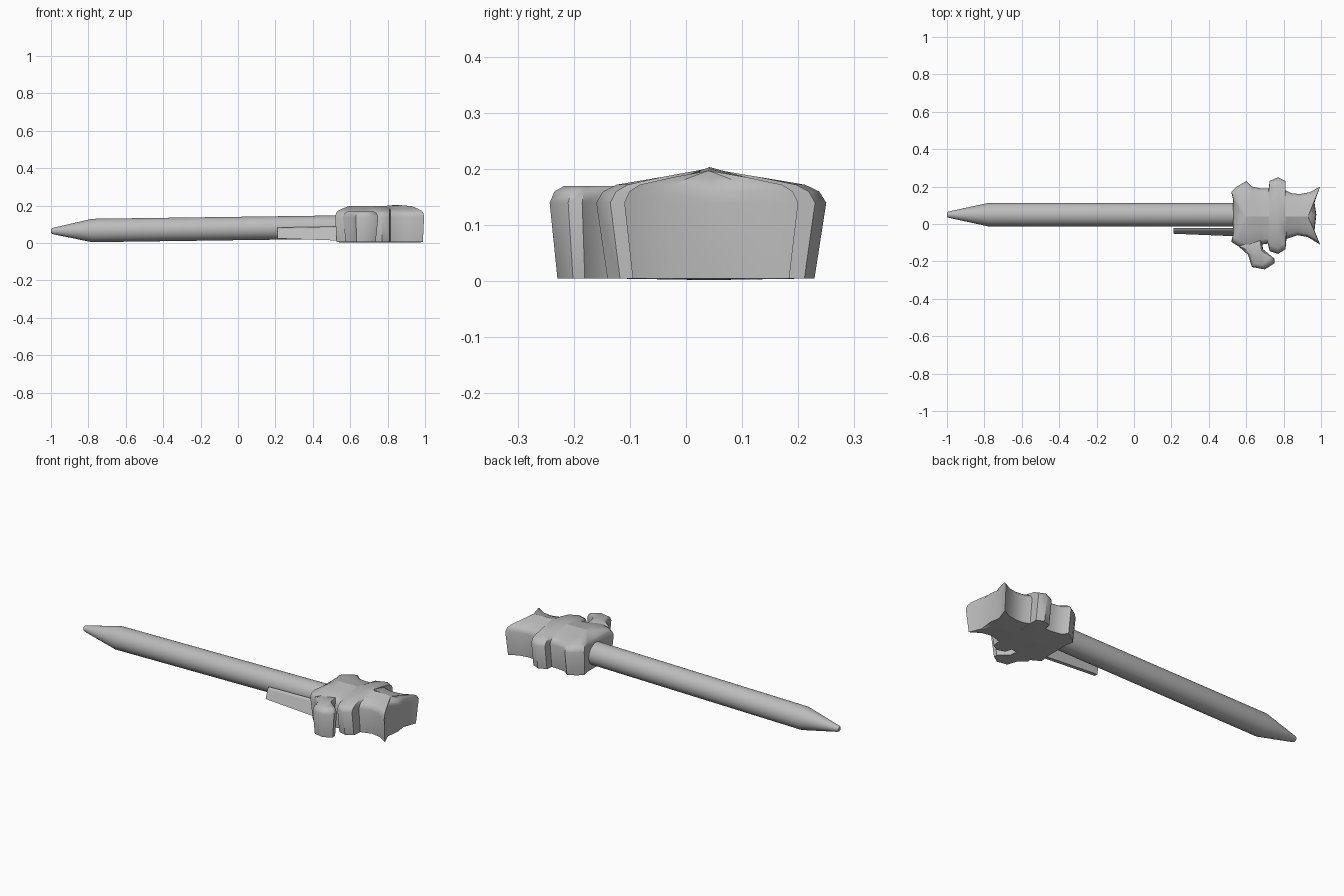
import bpy, bmesh, math
from mathutils import Vector

cube = bpy.data.objects.get("Cube")
if cube:
    bpy.data.objects.remove(cube)

grey = bpy.data.materials.new("plain grey")
grey.use_nodes = True
GREY = (0.5, 0.5, 0.5, 1)
grey.diffuse_color = GREY
grey.node_tree.nodes["Principled BSDF"].inputs["Base Color"].default_value = GREY


def loft(name, rings, caps=True, angle=45):
    """Skin a stack of equal-length rings and add the result to the scene."""
    bm = bmesh.new()
    loops = [[bm.verts.new(p) for p in ring] for ring in rings]
    n = len(loops[0])
    for a, b in zip(loops, loops[1:]):
        for i in range(n):
            j = (i + 1) % n
            bm.faces.new((a[i], a[j], b[j], b[i]))
    if caps:
        bm.faces.new(loops[0])
        bm.faces.new(loops[-1])
    bmesh.ops.remove_doubles(bm, verts=bm.verts, dist=0.0005)
    bmesh.ops.recalc_face_normals(bm, faces=bm.faces)
    mesh = bpy.data.meshes.new(name)
    bm.to_mesh(mesh)
    bm.free()
    obj = bpy.data.objects.new(name, mesh)
    bpy.context.collection.objects.link(obj)
    mesh.materials.append(grey)
    bpy.ops.object.select_all(action='DESELECT')
    obj.select_set(True)
    bpy.context.view_layer.objects.active = obj
    bpy.ops.object.shade_smooth_by_angle(angle=math.radians(angle))
    return obj


# Pen barrel with a tapered, rounded tip, leaning up slightly towards the topper
def barrel_ring(x, r, sides=32):
    z = 0.078 + 0.0137 * x
    return [(x, 0.05 + r * math.cos(a), z + r * math.sin(a))
            for a in (2 * math.pi * i / sides for i in range(sides))]

profile = [(-1, 0.009), (-0.995, 0.015), (-0.985, 0.018), (-0.78, 0.0625), (0.6, 0.0625)]
loft("pen_barrel", [barrel_ring(x, r) for x, r in profile], angle=20)

# Clip beside the barrel, deepening towards the topper
def clip_ring(x, low, high, out):
    return [(x, -0.022, high), (x, -0.034, high - 0.008), (x, out, low), (x, out + 0.02, low)]

loft("pen_clip", [clip_ring(0.21, 0.025, 0.083, -0.052),
                  clip_ring(0.58, 0.012, 0.09, -0.067)], angle=20)

# Animal topper: outline of ears, paws and hips drawn in towards a central ridge
outline = [(.53, .13), (.52, .17), (.55, .2), (.6, .23), (.63, .2), (.68, .19), (.72, .19),
           (.725, .23), (.77, .25), (.81, .23), (.81, .18), (.84, .165), (.885, .16),
           (.94, .17), (.995, .2), (.965, .115), (.975, .05), (.965, -.035), (.995, -.11),
           (.93, -.07), (.875, -.06), (.815, -.08), (.81, -.135), (.77, -.16),
           (.725, -.145), (.715, -.105), (.68, -.11), (.61, -.14), (.56, -.12),
           (.52, -.095), (.53, -.05), (.53, .04)]


def ridge(x):
    return min(max(x, 0.59), 0.93)


def ridge_height(x):
    return 0.197 + 0.008 * max(0, 1 - abs(x - 0.85) / 0.08)


def body_ring(t, z, rise=0):
    ring = []
    for x, y in outline:
        rx = ridge(x)
        top = z + rise * (ridge_height(rx) - z)
        ring.append((x + t * (rx - x), y + t * (0.04 - y), top))
    return ring

loft("topper_body", [body_ring(1, 0.002), body_ring(0.1, 0.005), body_ring(0, 0.14),
                     body_ring(0.06, 0.16), body_ring(0.18, 0.172),
                     body_ring(0.55, 0.172, 0.5), body_ring(1, 0.172, 1)], caps=False)

# Bent limb sticking out at the side
limb = [(.56, -.12), (.61, -.165), (.63, -.23), (.7, -.243), (.75, -.21),
        (.75, -.185), (.69, -.135), (.68, -.06), (.58, -.06)]
centre = sum((Vector(p) for p in limb), Vector((0, 0))) / len(limb)


def limb_ring(s, z):
    return [(*(centre + (Vector(p) - centre) * s), z) for p in limb]

loft("topper_limb", [limb_ring(0.84, 0.005), limb_ring(1, 0.14),
                     limb_ring(0.9, 0.16), limb_ring(0.7, 0.17)])
